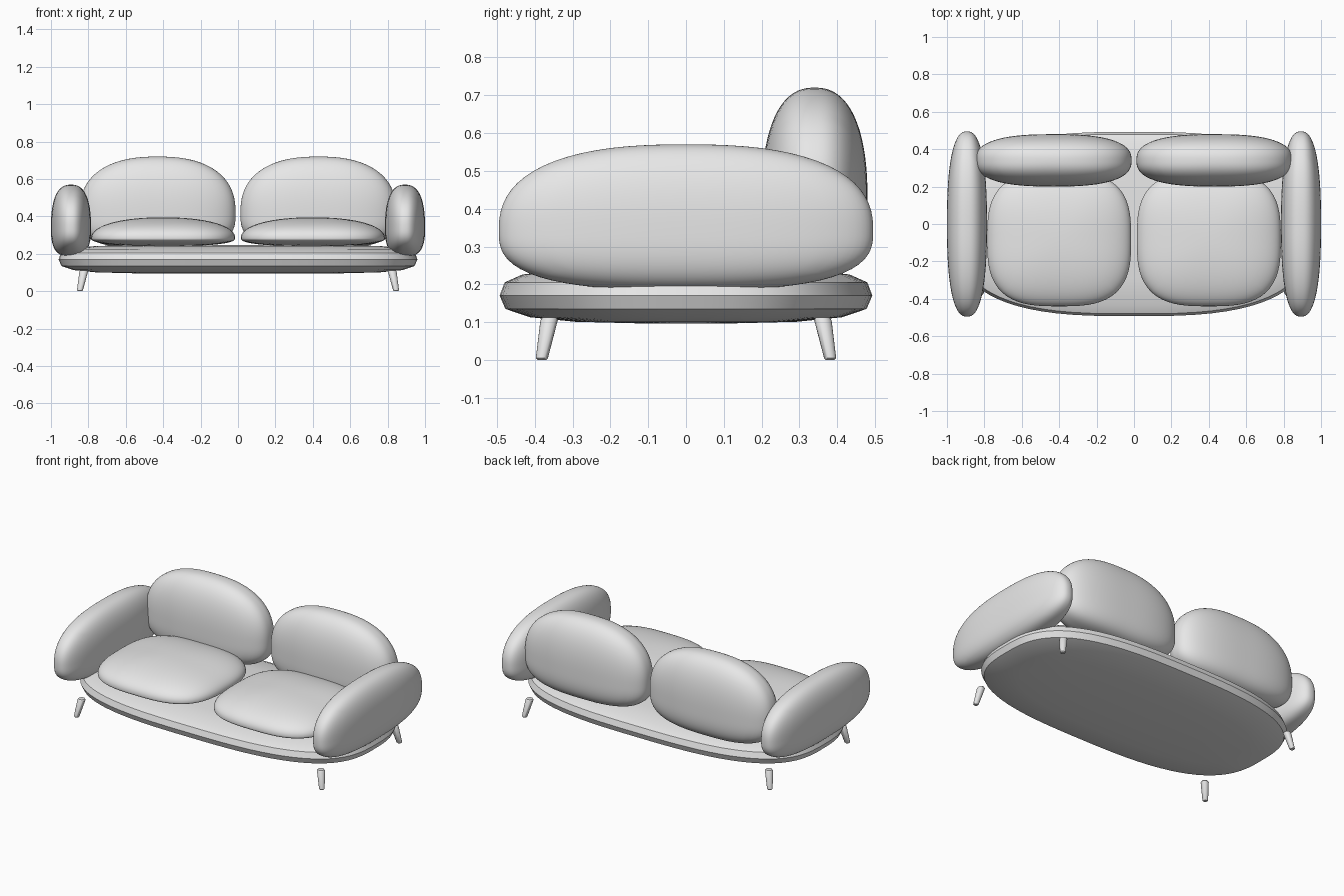
import bpy, bmesh, math
from mathutils import Vector

if "Cube" in bpy.data.objects:
    bpy.data.objects.remove(bpy.data.objects["Cube"])

fabric = bpy.data.materials.new("light_grey")
fabric.diffuse_color = (0.8, 0.8, 0.8, 1)
fabric.use_nodes = True
fabric.node_tree.nodes["Principled BSDF"].inputs["Base Color"].default_value = fabric.diffuse_color


def finish(bm, name, angle=60):
    bmesh.ops.recalc_face_normals(bm, faces=bm.faces)
    me = bpy.data.meshes.new(name)
    bm.to_mesh(me)
    bm.free()
    ob = bpy.data.objects.new(name, me)
    bpy.context.collection.objects.link(ob)
    me.materials.append(fabric)
    bpy.ops.object.select_all(action='DESELECT')
    ob.select_set(True)
    bpy.context.view_layer.objects.active = ob
    bpy.ops.object.shade_smooth_by_angle(angle=math.radians(angle))
    return ob


def pillow(name, centre, hx, hy, up, low, p, q_up, q_low):
    """Puffy form: plan exponent p, separate heights and exponents above and below."""
    bm = bmesh.new()
    bmesh.ops.create_cube(bm, size=2)
    bmesh.ops.subdivide_edges(bm, edges=bm.edges[:], cuts=19, use_grid_fill=True)
    for v in bm.verts:
        d = Vector([math.tan(c * math.pi / 4) for c in v.co])
        q = q_up if d.z >= 0 else q_low
        plan = (abs(d.x) ** p + abs(d.y) ** p) ** (1 / p)
        d /= (plan ** q + abs(d.z) ** q) ** (1 / q)
        v.co = (centre[0] + d.x * hx, centre[1] + d.y * hy,
                centre[2] + d.z * (up if d.z >= 0 else low))
    return finish(bm, name)


def loft(name, rings, angle=60):
    bm = bmesh.new()
    loops = [[bm.verts.new(co) for co in ring] for ring in rings]
    n = len(loops[0])
    for a, b in zip(loops, loops[1:]):
        for i in range(n):
            j = (i + 1) % n
            bm.faces.new((a[i], a[j], b[j], b[i]))
    bm.faces.new(loops[0])
    bm.faces.new(loops[-1])
    return finish(bm, name, angle)


def oval(inset, z, n=72, p=2.9):
    pts = []
    for i in range(n):
        t = 2 * math.pi * (i + 0.5) / n
        c, s = math.cos(t), math.sin(t)
        pts.append((math.copysign(abs(c) ** (2 / p), c) * (0.96 - inset),
                    math.copysign(abs(s) ** (2 / p), s) * (0.493 - inset), z))
    return pts


# Base: thin oval platform with a bevelled rim
loft("base", [oval(i, z) for i, z in (
    (0.40, 0.096), (0.20, 0.101), (0.08, 0.113), (0.015, 0.135), (0.0, 0.17),
    (0.013, 0.205), (0.06, 0.226), (0.20, 0.242), (0.40, 0.247))], 30)

for side, s in (("left", -1), ("right", 1)):
    # Armrest, seat cushion and back cushion
    pillow(side + "_armrest", (s * 0.893, 0, 0.34), 0.107, 0.495, 0.23, 0.155, 2.5, 2.5, 2.8)
    pillow(side + "_seat_cushion", (s * 0.4, -0.08, 0.283), 0.385, 0.36, 0.112, 0.043, 3, 2.2, 2.4)
    pillow(side + "_back_cushion", (s * 0.43, 0.34, 0.42), 0.417, 0.14, 0.30, 0.19, 2.6, 2.4, 3.2)
    # Splayed tapered legs
    for end, e in (("front", -1), ("back", 1)):
        rings = []
        for x, y, z, r in ((0.845, 0.381, 0, 0.011), (0.845, 0.381, 0.005, 0.016),
                           (0.825, 0.362, 0.105, 0.023), (0.824, 0.361, 0.112, 0.018)):
            rings.append([(s * x + r * math.cos(k * math.pi / 8),
                           e * y + r * math.sin(k * math.pi / 8), z) for k in range(16)])
        loft(f"{side}_{end}_leg", rings, 40)
